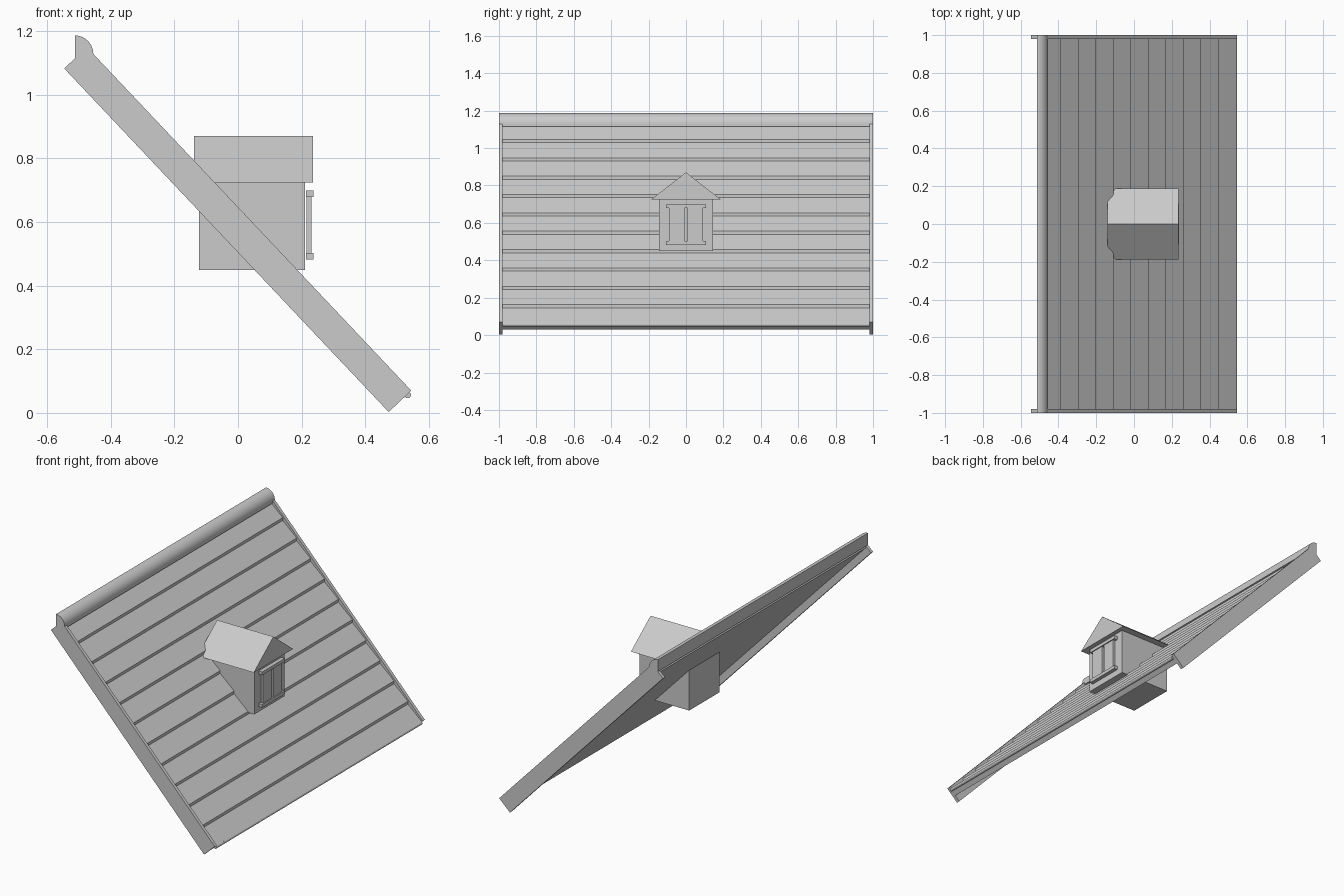
import bpy, bmesh, math
from mathutils import Vector

if "Cube" in bpy.data.objects:
    bpy.data.objects.remove(bpy.data.objects["Cube"])

grey = bpy.data.materials.new("light_grey")
grey.diffuse_color = (0.6, 0.6, 0.6, 1)
grey.use_nodes = True
grey.node_tree.nodes["Principled BSDF"].inputs["Base Color"].default_value = grey.diffuse_color


def finish(name, bm):
    bmesh.ops.recalc_face_normals(bm, faces=bm.faces)
    me = bpy.data.meshes.new(name)
    bm.to_mesh(me)
    bm.free()
    me.materials.append(grey)
    ob = bpy.data.objects.new(name, me)
    bpy.context.collection.objects.link(ob)
    return ob


def extrude_profile(name, pts, a, b, axis="y"):
    """Extrude a closed profile from a to b: (x, z) along y, or (y, z) along x."""
    bm = bmesh.new()
    place = (lambda p, t: (p[0], t, p[1])) if axis == "y" else (lambda p, t: (t, p[0], p[1]))
    face = bm.faces.new([bm.verts.new(place(p, a)) for p in pts])
    new = bmesh.ops.extrude_face_region(bm, geom=[face])["geom"]
    shift = Vector((0, b - a, 0)) if axis == "y" else Vector((b - a, 0, 0))
    bmesh.ops.translate(bm, vec=shift, verts=[v for v in new if isinstance(v, bmesh.types.BMVert)])
    # keep both end caps
    if not any(all(abs((v.co.y if axis == "y" else v.co.x) - a) < 1e-6 for v in f.verts) for f in bm.faces):
        bmesh.ops.holes_fill(bm, edges=[e for e in bm.edges if e.is_boundary], sides=0)
    return finish(name, bm)


def box(name, x0, x1, y0, y1, z0, z1):
    return extrude_profile(name, [(x0, z0), (x1, z0), (x1, z1), (x0, z1)], y0, y1)


def smooth(ob):
    bpy.ops.object.select_all(action="DESELECT")
    ob.select_set(True)
    bpy.context.view_layer.objects.active = ob
    bpy.ops.object.shade_smooth_by_angle(angle=math.radians(25))


# Slope frame: s runs up from the eave, d is depth below the top edge
EAVE = Vector((0.545, 0.07))
UP = Vector((-1.02, 1.08)).normalized()
IN = Vector((-UP.y, UP.x))
LENGTH = 1.486


def slope(s, d):
    return tuple(EAVE + UP * s + IN * d)


# Side boards at both ends of the roof
depth = 0.098
for side, y in (("front", -1.0), ("back", 0.98)):
    extrude_profile(side + "_side_board",
                    [slope(0, 0), slope(LENGTH, 0), slope(LENGTH, depth), slope(0, depth)],
                    y, y + 0.02)

# Overlapping planks as one sheet, each plank ending in a small upright face
step, lip, under, rise, end = 0.135, 0.008, 0.058, 0.017, 1.48
ds, dd = UP.y * rise, -IN.y * rise
profile = [slope(0, under)]
for k in range(11):
    top = (k + 1) * step
    profile += [slope(k * step, lip), slope(min(top - ds, end), lip + dd)]
profile.append(slope(end, under))
extrude_profile("plank_sheet", profile, -0.98, 0.98)

# Rounded strip along the eave
strip = [(0.534 + 0.01 * math.cos(i * math.pi / 6), 0.056 + 0.01 * math.sin(i * math.pi / 6))
         for i in range(12)]
smooth(extrude_profile("eave_strip", strip, -0.98, 0.98))

# Quarter-round ridge cap
cap = [(-0.513, 1.115)]
cap += [(-0.513 + 0.058 * math.sin(i * math.pi / 20), 1.129 + 0.058 * math.cos(i * math.pi / 20))
        for i in range(11)]
cap.append((-0.455, 1.115))
smooth(extrude_profile("ridge_cap", cap, -1.0, 1.0))

# Dormer body and gable roof
box("dormer_body", -0.123, 0.21, -0.145, 0.145, 0.45, 0.726)
extrude_profile("dormer_roof", [(-0.187, 0.725), (0.187, 0.725), (0, 0.87)], -0.139, 0.236, "x")

# Dormer window: top and bottom rails with two tall panels between
for name, z in (("window_sill", 0.483), ("window_head", 0.679)):
    box(name, 0.214, 0.237, -0.108, 0.108, z, z + 0.02)
for name, y in (("left_window_panel", -0.09), ("right_window_panel", 0.008)):
    box(name, 0.216, 0.231, y, y + 0.082, 0.5, 0.682)
